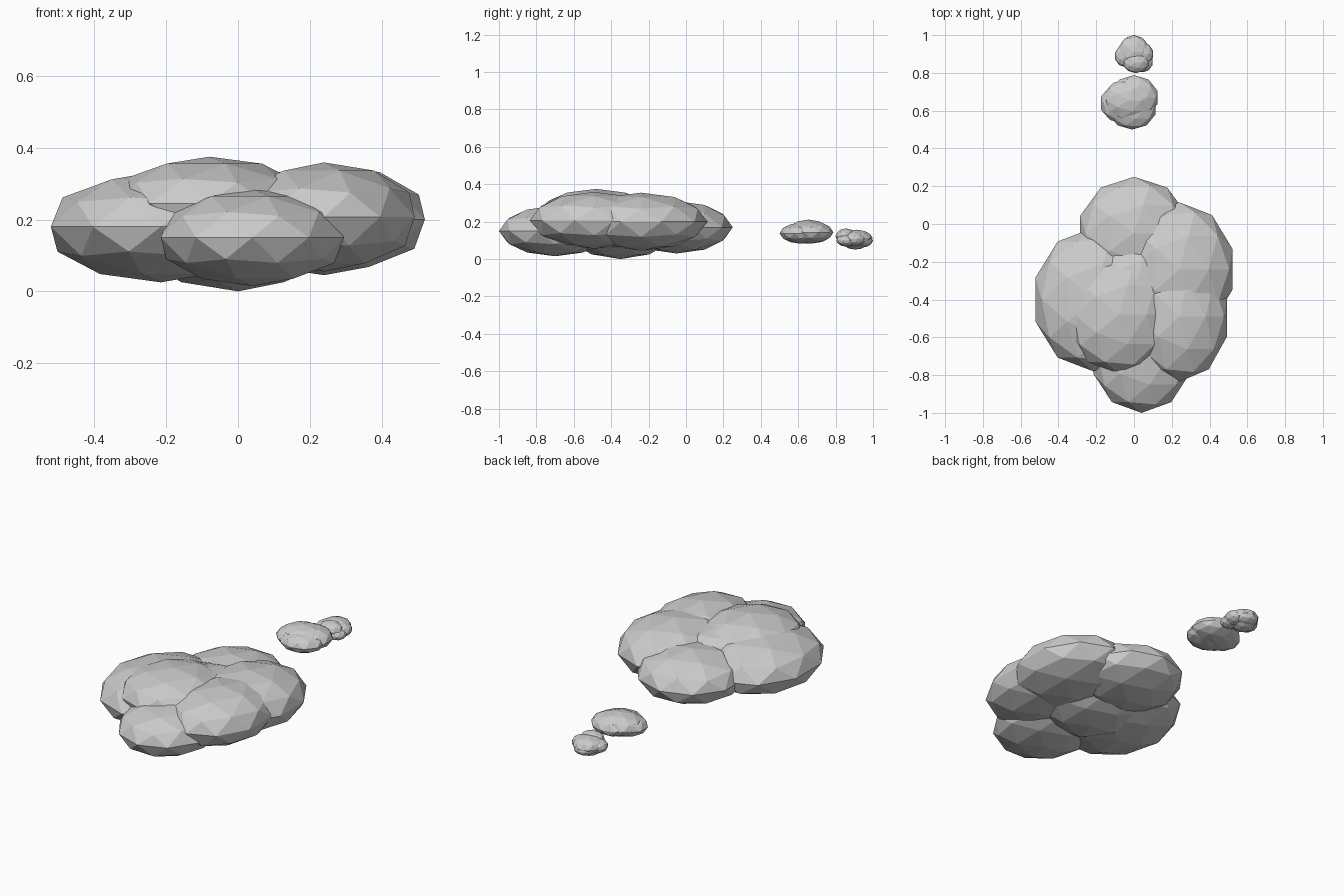
import bpy, bmesh
from mathutils import Matrix


def cloud(name, puffs):
    """One object made of overlapping flattened low-poly balls: (centre, radii)."""
    bm = bmesh.new()
    for c, r in puffs:
        m = Matrix.Translation(c) @ Matrix.Diagonal((*r, 1))
        bmesh.ops.create_icosphere(bm, subdivisions=2, radius=1, matrix=m)
    me = bpy.data.meshes.new(name)
    bm.to_mesh(me)
    bm.free()
    ob = bpy.data.objects.new(name, me)
    bpy.context.collection.objects.link(ob)
    return ob


# Main cloud: ring of puffs around a top and a bottom puff
cloud("large_cloud", [
    ((-0.215, -0.40, 0.18), (0.322, 0.38, 0.155)),   # left
    ((-0.08, -0.48, 0.245), (0.28, 0.31, 0.13)),     # top
    ((0.24, -0.24, 0.20), (0.295, 0.355, 0.155)),    # back right
    ((0.24, -0.49, 0.207), (0.265, 0.345, 0.152)),   # front right
    ((0.0, -0.05, 0.17), (0.30, 0.30, 0.14)),        # back
    ((0.04, -0.70, 0.15), (0.268, 0.30, 0.135)),     # front
    ((0.0, -0.35, 0.17), (0.30, 0.31, 0.17)),        # bottom
])

# Middle puff of the trail
cloud("medium_puff", [
    ((-0.03, 0.655, 0.147), (0.135, 0.115, 0.064)),
    ((-0.05, 0.64, 0.14), (0.132, 0.11, 0.056)),
    ((0.0, 0.67, 0.143), (0.13, 0.118, 0.06)),
    ((-0.01, 0.615, 0.138), (0.13, 0.115, 0.056)),
])

# Smallest puff of the trail
cloud("small_puff", [
    ((0.0, 0.91, 0.112), (0.085, 0.088, 0.045)),
    ((-0.045, 0.89, 0.105), (0.058, 0.06, 0.038)),
    ((0.045, 0.90, 0.108), (0.058, 0.062, 0.04)),
    ((0.01, 0.855, 0.122), (0.07, 0.056, 0.042)),
    ((0.045, 0.858, 0.10), (0.055, 0.055, 0.034)),
    ((0.0, 0.94, 0.098), (0.065, 0.06, 0.036)),
    ((-0.01, 0.905, 0.085), (0.06, 0.065, 0.034)),
])
